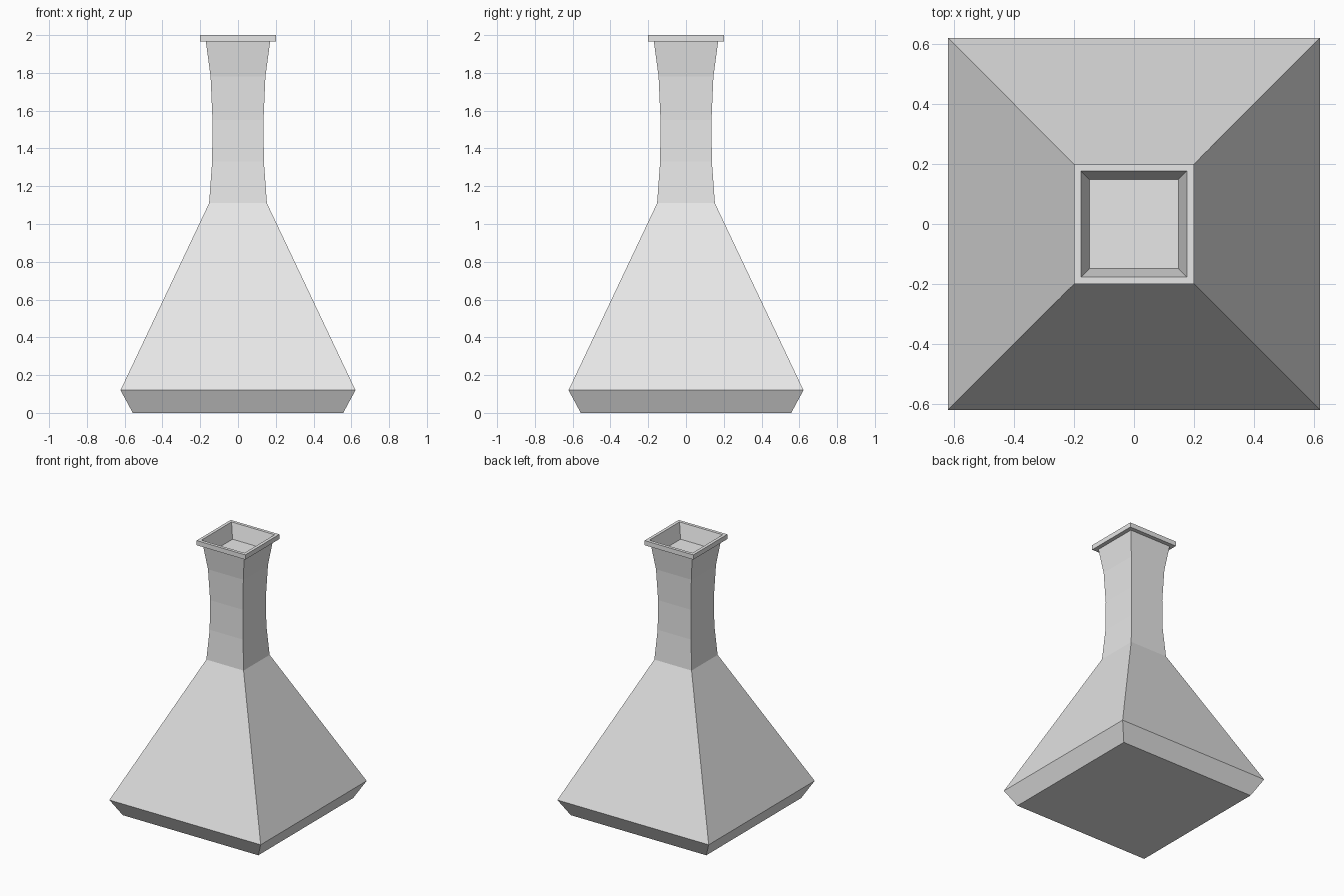
import bpy
import bmesh

cube = bpy.data.objects.get("Cube")
if cube:
    bpy.data.objects.remove(cube, do_unlink=True)

# Single plain grey
grey = bpy.data.materials.new("light_grey")
grey.use_nodes = True
colour = (0.8, 0.8, 0.8, 1.0)
grey.diffuse_color = colour
grey.node_tree.nodes["Principled BSDF"].inputs["Base Color"].default_value = colour


def square_loft(name, profile):
    """Stack square rings of (half width, height), capping both ends."""
    bm = bmesh.new()
    rings = []
    for half, z in profile:
        corners = [(-1, -1), (1, -1), (1, 1), (-1, 1)]
        rings.append([bm.verts.new((x * half, y * half, z)) for x, y in corners])
    for low, high in zip(rings, rings[1:]):
        for i in range(4):
            j = (i + 1) % 4
            bm.faces.new((low[i], low[j], high[j], high[i]))
    bm.faces.new(rings[0][::-1])
    bm.faces.new(rings[-1])
    bmesh.ops.recalc_face_normals(bm, faces=bm.faces)
    mesh = bpy.data.meshes.new(name)
    bm.to_mesh(mesh)
    bm.free()
    mesh.materials.append(grey)
    obj = bpy.data.objects.new(name, mesh)
    bpy.context.collection.objects.link(obj)
    return obj


# Outer wall from foot to lip, then down inside to the shallow floor
square_loft("square_flask", [
    (0.557, 0.0), (0.622, 0.12),                  # undercut foot
    (0.153, 1.11),                                # sloped body
    (0.137, 1.33), (0.135, 1.55),                 # waisted neck
    (0.145, 1.78), (0.17, 1.965),
    (0.2, 1.965), (0.2, 2.0),                     # lip
    (0.177, 2.0), (0.149, 1.89),                  # recess in the mouth
])
